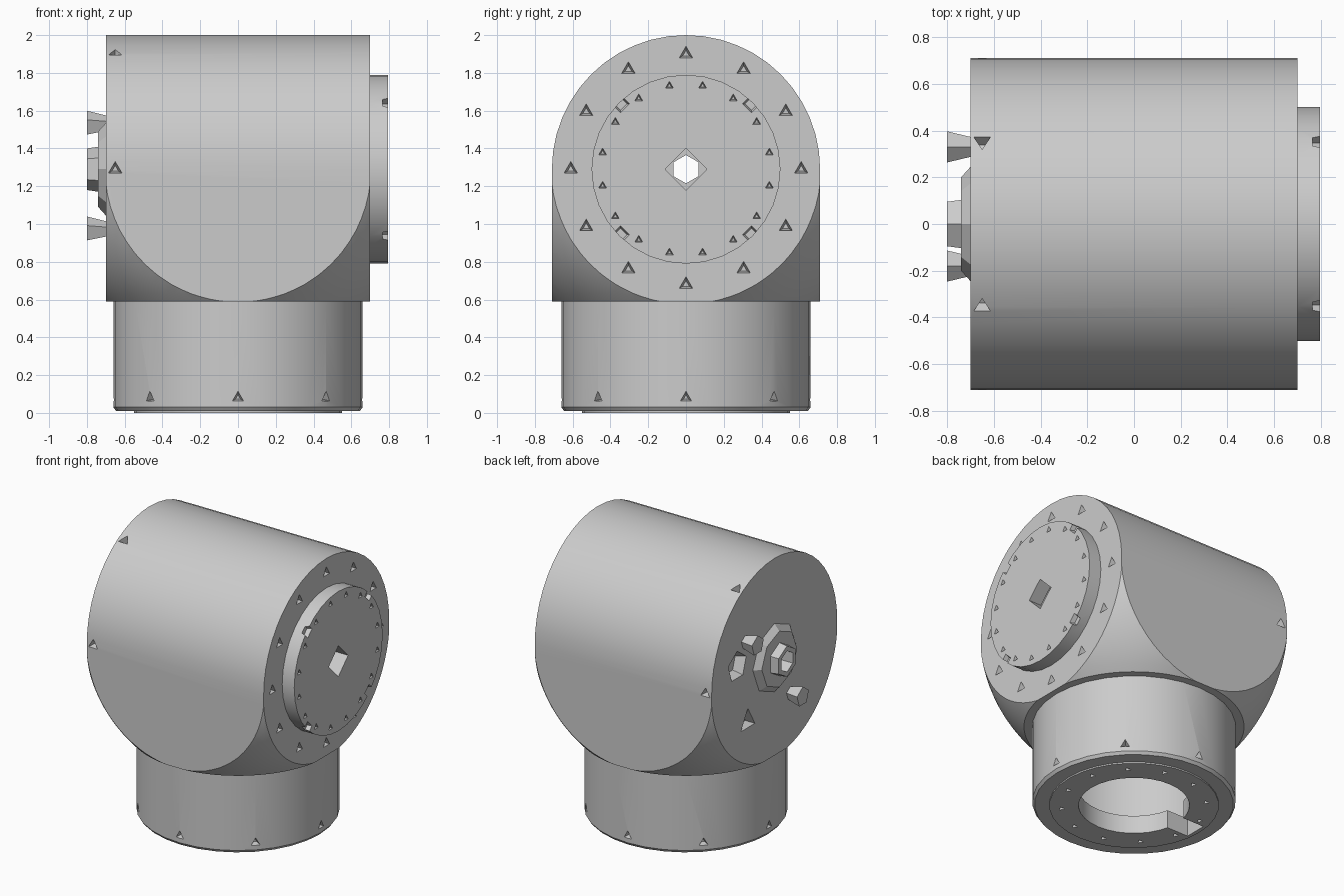
import bpy, bmesh
from math import sin, cos, pi, radians
from mathutils import Vector, Matrix

AXIS_Z = 1.29          # height of the horizontal shaft
X, Z = Vector((1, 0, 0)), Vector((0, 0, 1))

if "Cube" in bpy.data.objects:
    bpy.data.objects.remove(bpy.data.objects["Cube"], do_unlink=True)

grey = bpy.data.materials.new("machined grey")
grey.use_nodes = True
grey.diffuse_color = (0.6, 0.6, 0.6, 1)
grey.node_tree.nodes["Principled BSDF"].inputs["Base Color"].default_value = (0.6, 0.6, 0.6, 1)


def prism(bm, sides, r1, r2, length, start, direction):
    """Add a prism or cone frustum from start along direction."""
    turn = direction.to_track_quat('Z', 'Y').to_matrix().to_4x4()
    place = Matrix.Translation(start + direction * length / 2) @ turn
    bmesh.ops.create_cone(bm, cap_ends=True, segments=sides, radius1=r1,
                          radius2=r2, depth=length, matrix=place)


def make(name, bm):
    bmesh.ops.recalc_face_normals(bm, faces=bm.faces)
    mesh = bpy.data.meshes.new(name)
    bm.to_mesh(mesh)
    bm.free()
    mesh.materials.append(grey)
    obj = bpy.data.objects.new(name, mesh)
    bpy.context.collection.objects.link(obj)
    return obj


def carve(obj, bm, operation='DIFFERENCE'):
    """Apply a boolean with the given bmesh, then drop the cutter."""
    cutter = make("cutter", bm)
    cutter.hide_render = True
    mod = obj.modifiers.new("carve", 'BOOLEAN')
    mod.operation, mod.object, mod.solver = operation, cutter, 'EXACT'
    bpy.context.view_layer.objects.active = obj
    bpy.ops.object.modifier_apply(modifier=mod.name)
    bpy.data.objects.remove(cutter, do_unlink=True)


def smooth(obj):
    bpy.ops.object.select_all(action='DESELECT')
    obj.select_set(True)
    bpy.context.view_layer.objects.active = obj
    bpy.ops.object.shade_smooth_by_angle(angle=radians(28))


def ring(count, radius, offset=0.0):
    """Angles and directions around a circle."""
    for i in range(count):
        a = 2 * pi * (i + offset) / count
        yield radius * cos(a), radius * sin(a)


def end_point(x, y, z):
    return Vector((x, y, AXIS_Z + z))


# Housing: arch-shaped block trimmed to rounded lower corners
bm = bmesh.new()
outline = [(0.71, 0.59 - AXIS_Z)]
outline += [(0.71 * cos(pi * i / 24), 0.71 * sin(pi * i / 24)) for i in range(25)]
outline.append((-0.71, 0.59 - AXIS_Z))
face = bm.faces.new([bm.verts.new(end_point(-0.7, y, z)) for y, z in outline])
grown = bmesh.ops.extrude_face_region(bm, geom=[face])
bmesh.ops.translate(bm, vec=X * 1.4,
                    verts=[v for v in grown["geom"] if isinstance(v, bmesh.types.BMVert)])
housing = make("housing", bm)

bm = bmesh.new()
bmesh.ops.create_uvsphere(bm, u_segments=96, v_segments=48, radius=1.0,
                          matrix=Matrix.Translation((0, 0, AXIS_Z)))
carve(housing, bm, 'INTERSECT')

# Shaft bore, end-face screw holes, side screw holes and cover pockets
bm = bmesh.new()
prism(bm, 24, 0.18, 0.18, 2, end_point(-1, 0, 0), X)
for y, z in ring(12, 0.61):
    prism(bm, 3, 0.045, 0.02, 0.06, end_point(0.71, y, z), -X)
for degrees in (0, 60, 120, 180):
    a = radians(degrees)
    out = Vector((0, cos(a), sin(a)))
    prism(bm, 3, 0.05, 0.02, 0.07, end_point(-0.65, 0, 0) + out * 0.73, -out)
prism(bm, 5, 0.11, 0.08, 0.08, end_point(-0.71, 0.42, 0.1), X)
prism(bm, 3, 0.1, 0.05, 0.06, end_point(-0.71, 0.3, -0.34), X)
carve(housing, bm)
smooth(housing)

# Output disc with square bore, face holes and rim notches
bm = bmesh.new()
prism(bm, 32, 0.5, 0.5, 0.1, end_point(0.695, 0, 0), X)
disc = make("output_disc", bm)
bm = bmesh.new()
prism(bm, 4, 0.11, 0.11, 0.3, end_point(0.6, 0, 0), X)
for y, z in ring(16, 0.45, 0.5):
    prism(bm, 3, 0.026, 0.012, 0.04, end_point(0.8, y, z), -X)
for y, z in ring(4, 0.49, 0.5):
    prism(bm, 4, 0.05, 0.035, 0.035, end_point(0.8, y, z), -X)
carve(disc, bm)
smooth(disc)

# Shaft nut with its flange, on the opposite end
bm = bmesh.new()
prism(bm, 8, 0.25, 0.2, 0.045, end_point(-0.695, 0, 0), -X)
flange = make("nut_flange", bm)
bm = bmesh.new()
prism(bm, 6, 0.125, 0.11, 0.1, end_point(-0.7, 0, 0), -X)
nut = make("shaft_nut", bm)
for part in (flange, nut):
    bm = bmesh.new()
    prism(bm, 6, 0.075, 0.075, 0.4, end_point(-0.9, 0, 0), X)
    carve(part, bm)

# Cover screws beside the nut
for number, (y, z) in enumerate(((0.33, 0.24), (-0.18, -0.32)), 1):
    bm = bmesh.new()
    prism(bm, 5, 0.045, 0.07, 0.1, end_point(-0.7, y, z), -X)
    make(f"cover_screw_{number}", bm)

# Neck: hollow sleeve with a thick bottom flange
bm = bmesh.new()
profile = [(0.36, 0), (0.55, 0), (0.55, 0.01), (0.645, 0.01), (0.66, 0.03),
           (0.66, 0.6), (0.58, 0.6), (0.58, 0.13), (0.36, 0.13)]
verts = [bm.verts.new((r, 0, z)) for r, z in profile]
edges = [bm.edges.new((v, verts[i - 1])) for i, v in enumerate(verts)]
bmesh.ops.spin(bm, geom=verts + edges, axis=Z, cent=(0, 0, 0), angle=2 * pi,
               steps=32, use_merge=True)
bmesh.ops.remove_doubles(bm, verts=bm.verts, dist=0.0001)
neck = make("neck", bm)

# Keyway, flange holes and side screw holes in the neck
bm = bmesh.new()
bmesh.ops.create_cube(bm, size=1, matrix=Matrix.Translation((-0.41, 0, 0.06))
                      @ Matrix.Diagonal((0.22, 0.16, 0.2, 1)))
for x, y in ring(12, 0.47, 0.5):
    prism(bm, 3, 0.025, 0.012, 0.05, Vector((x, y, -0.01)), Z)
for x, y in ring(8, 1):
    out = Vector((x, y, 0))
    prism(bm, 3, 0.045, 0.015, 0.06, out * 0.68 + Z * 0.08, -out)
carve(neck, bm)
smooth(neck)
